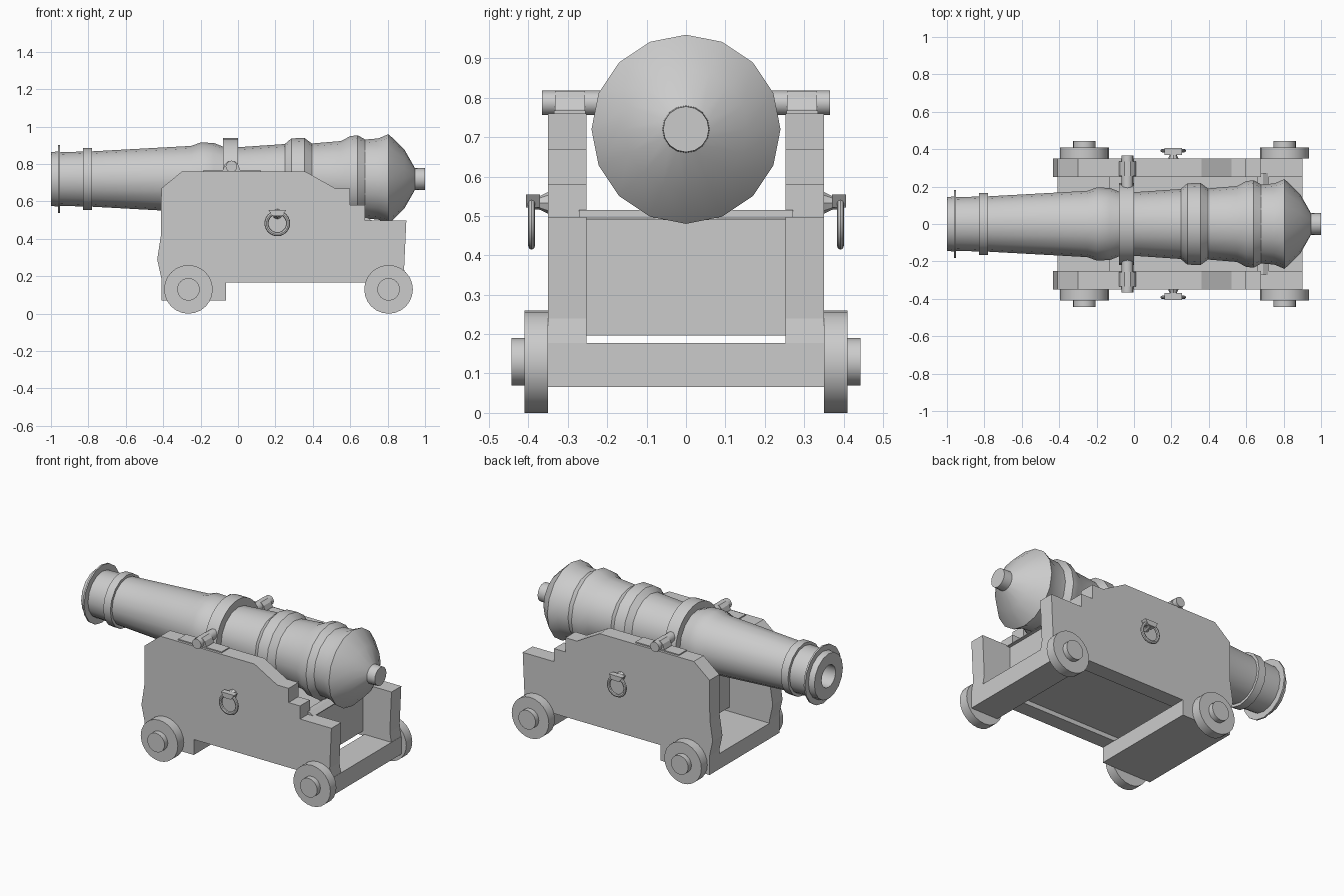
import bpy, bmesh
from math import pi, sin, cos, radians
from mathutils import Matrix, Vector

if "Cube" in bpy.data.objects:
    bpy.data.objects.remove(bpy.data.objects["Cube"])


def finish(name, bm, smooth=True):
    bmesh.ops.recalc_face_normals(bm, faces=bm.faces)
    mesh = bpy.data.meshes.new(name)
    bm.to_mesh(mesh)
    bm.free()
    if smooth:
        mesh.shade_smooth()
        mesh.set_sharp_from_angle(angle=radians(32))
    ob = bpy.data.objects.new(name, mesh)
    bpy.context.collection.objects.link(ob)
    return ob


def box(name, x0, x1, y0, y1, z0, z1):
    bm = bmesh.new()
    bmesh.ops.create_cube(bm, size=1)
    bmesh.ops.scale(bm, vec=(x1 - x0, y1 - y0, z1 - z0), verts=bm.verts)
    bmesh.ops.translate(bm, vec=((x0 + x1) / 2, (y0 + y1) / 2, (z0 + z1) / 2), verts=bm.verts)
    return finish(name, bm, False)


def extrude_xz(name, points, y0, y1):
    bm = bmesh.new()
    face = bm.faces.new([bm.verts.new((x, y0, z)) for x, z in points])
    new = bmesh.ops.extrude_face_region(bm, geom=[face])["geom"]
    bmesh.ops.translate(bm, vec=(0, y1 - y0, 0), verts=[v for v in new if isinstance(v, bmesh.types.BMVert)])
    return finish(name, bm, False)


def lathe(name, profile, sides, matrix):
    """Revolve (along, radius) points round local x; radius 0 makes a pole."""
    bm = bmesh.new()
    rings = []
    for a, r in profile:
        n = sides if r else 1
        rings.append([bm.verts.new(matrix @ Vector((a, r * sin(2 * pi * i / sides), r * cos(2 * pi * i / sides))))
                      for i in range(n)])
    for p, q in zip(rings, rings[1:]):
        for i in range(sides):
            j = (i + 1) % sides
            corners = [p[i % len(p)], p[j % len(p)], q[j % len(q)], q[i % len(q)]]
            bm.faces.new(list(dict.fromkeys(corners)))
    return finish(name, bm)


def along_y(x, z, side):
    return Matrix.Translation((x, 0, z)) @ Matrix.Rotation(side * pi / 2, 4, 'Z')


# Barrel with bore, reinforcing rings and rear knob
lathe("barrel", [
    (-0.60, 0), (-0.60, 0.07), (-1.0, 0.07), (-1.0, 0.143), (-0.962, 0.148), (-0.962, 0.182),
    (-0.952, 0.182), (-0.952, 0.143), (-0.83, 0.147), (-0.83, 0.165), (-0.78, 0.165), (-0.78, 0.148),
    (-0.25, 0.177), (-0.20, 0.195), (-0.13, 0.193), (-0.085, 0.175), (0.0, 0.170), (0.25, 0.187),
    (0.285, 0.217), (0.355, 0.220), (0.395, 0.190), (0.55, 0.203), (0.60, 0.229), (0.64, 0.234),
    (0.68, 0.211), (0.75, 0.217), (0.805, 0.240), (0.89, 0.157), (0.945, 0.060), (1.0, 0.058), (1.0, 0)],
    16, Matrix.Translation((0, 0, 0.72)))
lathe("trunnion_band", [(-0.08, 0.16), (-0.08, 0.218), (0.0, 0.218), (0.0, 0.16)],
      32, Matrix.Translation((0, 0, 0.72)))

# Stepped side cheek outline
cheek = [(-0.41, 0.07), (-0.41, 0.19), (-0.432, 0.29), (-0.412, 0.42), (-0.41, 0.67), (-0.30, 0.76),
         (0.36, 0.76), (0.52, 0.67), (0.60, 0.67), (0.60, 0.58), (0.68, 0.58), (0.68, 0.497),
         (0.90, 0.497), (0.888, 0.24), (0.90, 0.168), (-0.065, 0.168), (-0.065, 0.07)]

for s, tag in ((-1, "near"), (1, "far")):
    extrude_xz("cheek_" + tag, cheek, s * 0.252, s * 0.35)

    # Trunnion with its plate and cap
    lathe("trunnion_" + tag, [(0.15, 0), (0.15, 0.031), (0.365, 0.031), (0.365, 0)], 16, along_y(-0.035, 0.787, s))
    box("trunnion_plate_" + tag, -0.185, 0.12, *sorted((s * 0.255, s * 0.335)), 0.755, 0.767)
    cap = [(-0.08, 0.762), (-0.08, 0.772), (-0.07, 0.80), (-0.05, 0.817), (-0.02, 0.817),
           (0.0, 0.80), (0.01, 0.772), (0.01, 0.762)]
    extrude_xz("trunnion_cap_" + tag, cap, s * 0.257, s * 0.333)

    # Wheels with protruding axle ends
    for x, end in ((-0.265, "front"), (0.805, "rear")):
        lathe(f"wheel_{end}_{tag}", [(0.35, 0), (0.35, 0.13), (0.41, 0.13), (0.41, 0.06),
                                     (0.443, 0.06), (0.443, 0)], 24, along_y(x, 0.13, s))

    # Tackle ring hanging from a flared eye
    profile = [(0.058 + 0.011 * cos(k * pi / 4), 0.392 + 0.009 * sin(k * pi / 4)) for k in range(8)]
    bm = bmesh.new()
    n = 24
    grid = [[bm.verts.new((0.21 + r * cos(2 * pi * i / n), s * y, 0.483 + r * sin(2 * pi * i / n)))
             for r, y in profile] for i in range(n)]
    for i in range(n):
        for k in range(8):
            bm.faces.new((grid[i][k], grid[(i + 1) % n][k],
                          grid[(i + 1) % n][(k + 1) % 8], grid[i][(k + 1) % 8]))
    finish("tackle_ring_" + tag, bm)
    lathe("ring_eye_" + tag, [(0.345, 0), (0.345, 0.03), (0.372, 0.017), (0.395, 0.015), (0.395, 0)],
          8, along_y(0.21, 0.533, s))
    extrude_xz("ring_eye_head_" + tag, [(0.185, 0.522), (0.235, 0.522), (0.257, 0.554), (0.163, 0.554)],
               s * 0.370, s * 0.406)

# Axle beds
box("front_axle_bed", -0.41, -0.065, -0.35, 0.35, 0.07, 0.168)
box("rear_axle_bed", 0.71, 0.90, -0.35, 0.35, 0.066, 0.178)

# Body between the cheeks and the rear crossbar
box("carriage_body", -0.13, 0.70, -0.253, 0.253, 0.196, 0.497)
extrude_xz("rear_crossbar", [(0.66, 0.49), (0.66, 0.515), (0.69, 0.515), (0.72, 0.495), (0.72, 0.49)], -0.272, 0.272)
